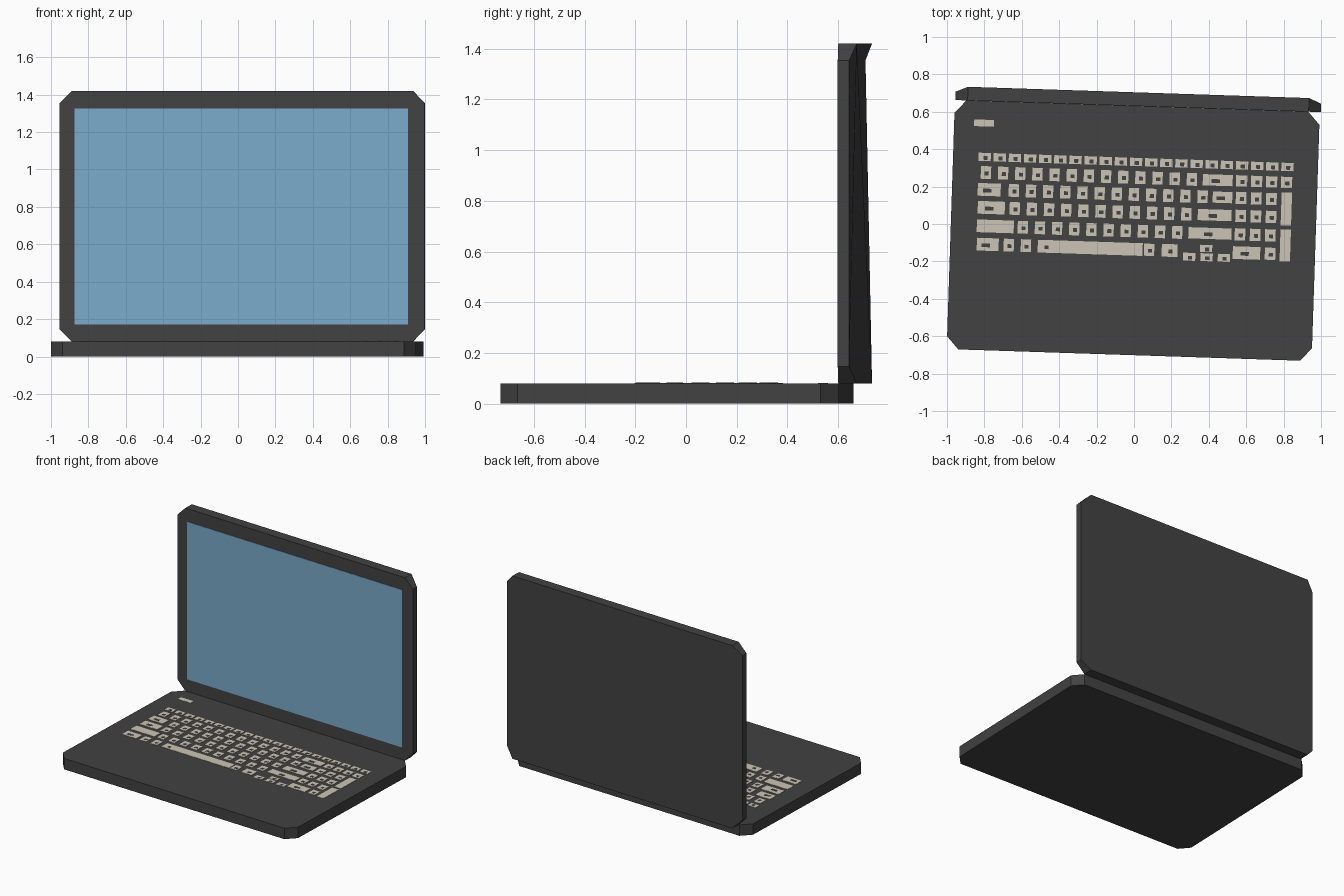
import bpy, bmesh, math
from mathutils import Matrix, Vector

if "Cube" in bpy.data.objects:
    bpy.data.objects.remove(bpy.data.objects["Cube"])

# The whole model is turned slightly about z
PLACE = Matrix.Translation((-0.004, -0.035, 0)) @ Matrix.Rotation(math.radians(-1.89), 4, 'Z')


def material(name, rgb):
    m = bpy.data.materials.new(name)
    m.diffuse_color = (*rgb, 1)
    m.use_nodes = True
    m.node_tree.nodes["Principled BSDF"].inputs["Base Color"].default_value = m.diffuse_color
    return m


GREY = material("dark_grey", (0.054, 0.054, 0.054))
BLUE = material("screen_blue", (0.2, 0.41, 0.6))
CREAM = material("key_cream", (0.6, 0.56, 0.46))


def finish(name, bm, mat):
    bmesh.ops.recalc_face_normals(bm, faces=bm.faces)
    bm.transform(PLACE)
    me = bpy.data.meshes.new(name)
    bm.to_mesh(me)
    bm.free()
    me.materials.append(mat)
    ob = bpy.data.objects.new(name, me)
    bpy.context.collection.objects.link(ob)
    return ob


def octagon(w, h, cx, cy):
    """Rectangle outline (half sizes) with cut corners."""
    pts = [(w, h - cy), (w - cx, h)]
    pts += [(-x, y) for x, y in reversed(pts)]
    return pts + [(-x, -y) for x, y in pts]


def loft(bm, low, high):
    a = [bm.verts.new(p) for p in low]
    b = [bm.verts.new(p) for p in high]
    n = len(a)
    bm.faces.new(a)
    bm.faces.new(b)
    for i in range(n):
        bm.faces.new((a[i], a[(i + 1) % n], b[(i + 1) % n], b[i]))


def plate(bm, cx, cy, cz, sx, sy, sz):
    bmesh.ops.create_cube(bm, size=1, matrix=Matrix.Translation((cx, cy, cz))
                          @ Matrix.Diagonal((sx, sy, sz, 1)))


# Base slab
bm = bmesh.new()
outline = octagon(0.976, 0.666, 0.062, 0.068)
loft(bm, [(x, y, 0) for x, y in outline], [(x, y, 0.08) for x, y in outline])
finish("base", bm, GREY)

# Lid: same outline upright, its back tapering towards the left and right sides
bm = bmesh.new()
W = 0.977
outline = octagon(W, 0.67, 0.065, 0.066)
loft(bm, [(x + 0.004, 0.666, z + 0.75) for x, z in outline],
     [(x + 0.004, 0.711 if abs(x) > W - 0.01 else 0.739, z + 0.75) for x, z in outline])
finish("lid", bm, GREY)

# Screen panel
bm = bmesh.new()
plate(bm, 0.0, 0.665, 0.748, 1.785, 0.004, 1.155)
finish("screen", bm, BLUE)

# Keys, each with a small plain dark mark
keys, marks = bmesh.new(), bmesh.new()


def key(x, y, w, h, mark=True):
    lx = x + 0.005 - 0.033 * (y)
    plate(keys, lx, y, 0.0805, w, h, 0.003)
    if mark:
        mw = 0.022 if w < 0.1 else 0.045
        plate(marks, lx + 0.004 if w < 0.1 else lx - 0.01, y - 0.005, 0.0815, mw, 0.02, 0.003)


def run(x, y, n, pitch=0.0918, w=0.055, h=0.068):
    for i in range(n):
        key(x + i * pitch, y, w, h)


def wide(x0, x1, y, h=0.068, mark=True):
    key((x0 + x1) / 2, y, x1 - x0, h, mark)


run(-0.80, 0.367, 21, 0.081, 0.066, 0.044)            # function row
run(-0.793, 0.284, 13)                                # number row
wide(0.367, 0.527, 0.284, 0.06)
run(0.575, 0.284, 4, 0.08, 0.06, 0.06)
rows = [(0.193, (-0.837, -0.714), -0.644, 12, (0.42, 0.525), 0.572),
        (0.097, (-0.837, -0.692), -0.639, 11, (0.34, 0.521), 0.570),
        (-0.002, (-0.842, -0.644), -0.596, 10, (0.29, 0.521), 0.566)]
for y, left, x, n, right, pad in rows:                # letter rows and number pad
    wide(*left, y, mark=y > 0)
    run(x, y, n)
    wide(*right, y, 0.06)
    run(pad, y, 3, 0.081, 0.057, 0.065)
y = -0.1                                              # bottom row
wide(-0.842, -0.725, y)
run(-0.671, y, 2)
wide(-0.516, -0.43, y)
wide(-0.43, 0.045, y, mark=False)
key(0.08, y, 0.055, 0.065)
wide(0.147, 0.232, y)
key(0.385, -0.083, 0.065, 0.038)
run(0.294, -0.13, 3, 0.093, 0.066, 0.042)
wide(0.527, 0.674, y)
key(0.727, y, 0.057, 0.065)
wide(0.786, 0.842, 0.142, 0.176, False)               # tall pad keys
wide(0.78, 0.836, -0.053, 0.172, False)
wide(-0.856, -0.75, 0.548, 0.036, False)              # small button strip
finish("keys", keys, CREAM)
finish("key_marks", marks, GREY)
